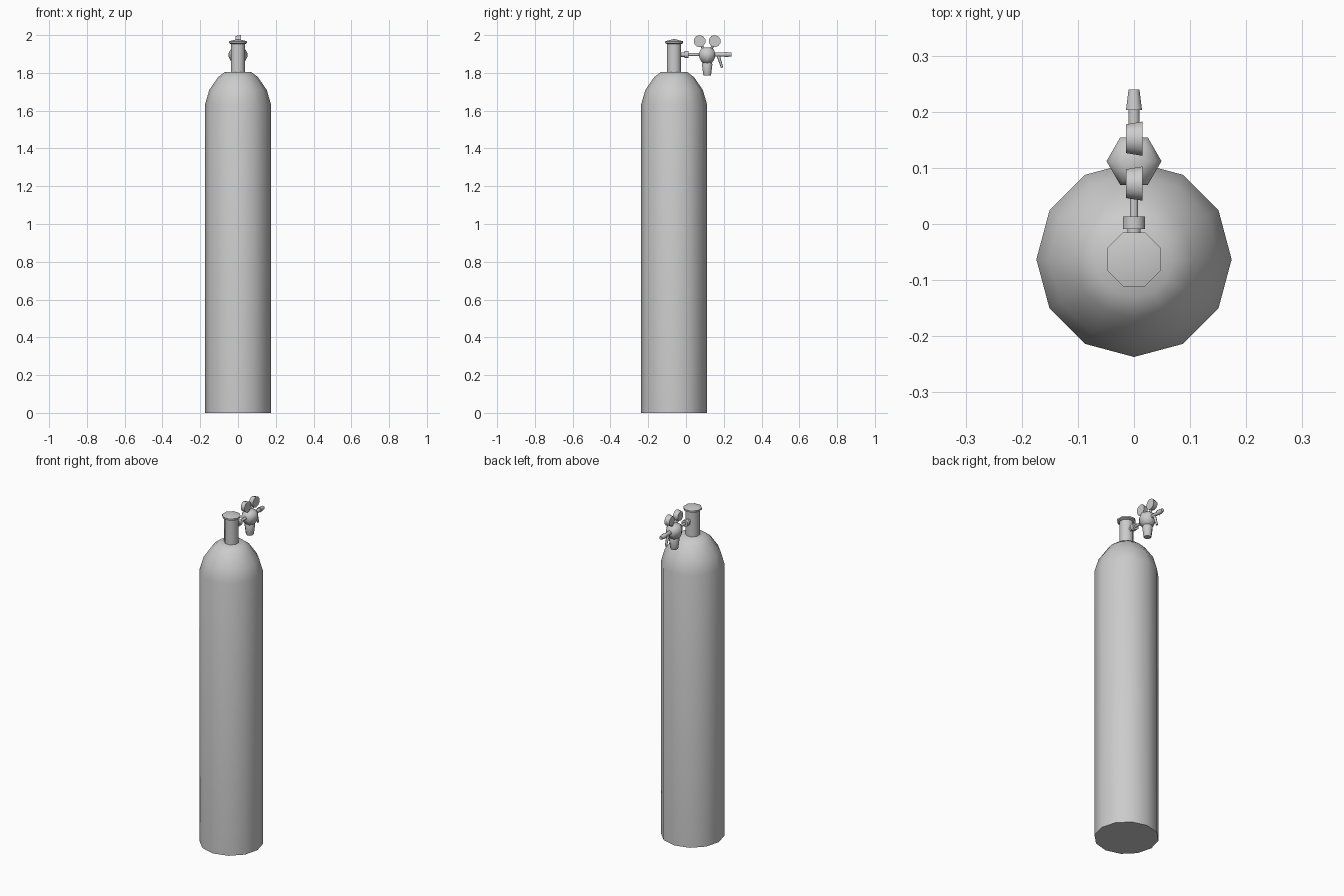
import bpy, bmesh, math
from mathutils import Vector

if "Cube" in bpy.data.objects:
    bpy.data.objects.remove(bpy.data.objects["Cube"])


def lathe(name, start, axis, profile, sides, phase=0.0, smooth=50):
    """Revolve (radius, height) points around an axis leaving start; radius 0 makes a tip."""
    bm = bmesh.new()
    rings = []
    for r, h in profile:
        if r == 0:
            rings.append([bm.verts.new((0, 0, h))])
            continue
        rings.append([bm.verts.new((r * math.cos(a), r * math.sin(a), h))
                      for a in (phase + 2 * math.pi * i / sides for i in range(sides))])
    for low, high in zip(rings, rings[1:]):
        for i in range(sides):
            j = (i + 1) % sides
            if len(high) == 1:
                bm.faces.new((low[i], low[j], high[0]))
            elif len(low) == 1:
                bm.faces.new((low[0], high[j], high[i]))
            else:
                bm.faces.new((low[i], low[j], high[j], high[i]))
    for ring in (rings[0], rings[-1]):
        if len(ring) > 1:
            bm.faces.new(ring)
    bmesh.ops.recalc_face_normals(bm, faces=bm.faces)
    mesh = bpy.data.meshes.new(name)
    bm.to_mesh(mesh)
    bm.free()
    obj = bpy.data.objects.new(name, mesh)
    bpy.context.collection.objects.link(obj)
    obj.location = start
    axis = Vector(axis)
    if axis.normalized().z < 0.999:
        obj.rotation_euler = axis.to_track_quat('Z', 'Y').to_euler()
    bpy.ops.object.select_all(action='DESELECT')
    obj.select_set(True)
    bpy.context.view_layer.objects.active = obj
    bpy.ops.object.shade_smooth_by_angle(angle=math.radians(smooth))
    return obj


def rod(name, a, b, r1, r2, sides=6):
    """Straight, optionally tapered bar between two points."""
    d = Vector(b) - Vector(a)
    return lathe(name, a, d, [(r1, 0), (r2, d.length)], sides, math.pi / sides, 65)


UP, BACK, RIGHT = (0, 0, 1), (0, 1, 0), (1, 0, 0)
CY = -0.063      # cylinder axis
RY = 0.112       # regulator axis
PZ = 1.897       # pipe height

# Gas cylinder with rounded shoulder
lathe("cylinder_tank", (0, CY, 0), UP,
      [(0.174, 0), (0.174, 1.635), (0.152, 1.71), (0.105, 1.778), (0.068, 1.806), (0, 1.806)],
      12, 0, 40)

# Valve neck and its cap
lathe("valve_neck", (0, CY, 0), UP, [(0.040, 1.80), (0.040, 1.958)], 8, math.pi / 8)
lathe("valve_cap", (0, CY, 0), UP,
      [(0.040, 1.952), (0.052, 1.958), (0.052, 1.967), (0, 1.98)], 8, math.pi / 8)

# Inlet connection
rod("inlet_stub", (0, -0.035, PZ), (0, -0.005, PZ), 0.013, 0.013, 8)
rod("inlet_nut", (0, -0.009, PZ), (0, 0.013, PZ), 0.021, 0.021, 8)
rod("inlet_pipe", (0, 0.01, PZ), (0, 0.08, PZ), 0.008, 0.008, 8)

# Regulator body and adjusting knob below
lathe("regulator_body", (0, RY, 0), UP,
      [(0.026, 1.850), (0.040, 1.866), (0.049, 1.884), (0.049, 1.906),
       (0.040, 1.924), (0.022, 1.934)], 6, 0, 65)
lathe("adjusting_knob", (0, RY, 0), UP,
      [(0.020, 1.785), (0.023, 1.792), (0.030, 1.846), (0.026, 1.856)], 8, math.pi / 8)

# Pair of pressure gauges on short stems
for side, label in ((-1, "front"), (1, "back")):
    y = RY + side * 0.040
    lathe(label + "_gauge", (-0.014, y, 1.968), RIGHT,
          [(0.027, 0), (0.032, 0.029)], 10, math.pi / 10)
    rod(label + "_gauge_stem", (0, RY + side * 0.015, 1.91), (0, y - side * 0.006, 1.955),
        0.007, 0.007)

# Outlet pipe with hose barb
rod("outlet_pipe", (0, RY + 0.03, PZ), (0, 0.205, PZ), 0.011, 0.011, 8)
rod("outlet_barb", (0, 0.203, PZ), (0, 0.240, PZ), 0.0155, 0.0105, 8)

# Small relief lever hanging under the outlet
rod("relief_lever", (0, 0.170, 1.893), (0, 0.191, 1.828), 0.009, 0.006)
